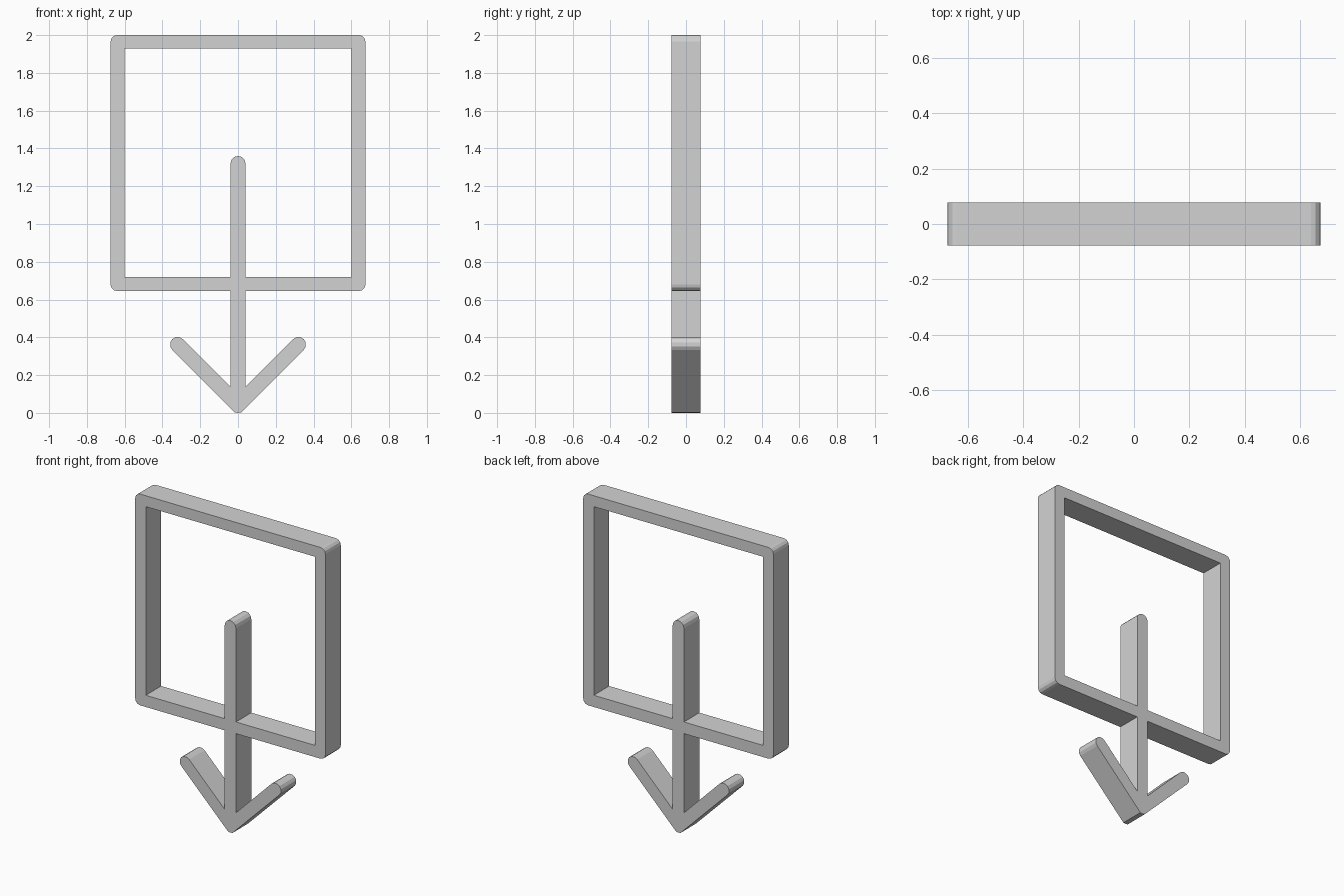
import bpy
import bmesh
from math import cos, sin, radians
from mathutils import Vector

cube = bpy.data.objects.get("Cube")
if cube:
    bpy.data.objects.remove(cube, do_unlink=True)

HALF_DEPTH = 0.078
BAR = 0.04           # half width of the arrow strokes
OUT_X, OUT_LOW, OUT_TOP = 0.675, 0.645, 2.0
IN_X, IN_LOW, IN_TOP = 0.6, 0.72, 1.93
CORNER = 0.035


def arc(cx, cz, radius, start, end, steps):
    """Points along an arc, angles in degrees."""
    angles = [radians(start + (end - start) * i / steps) for i in range(steps + 1)]
    return [(cx + radius * cos(a), cz + radius * sin(a)) for a in angles]


def mirrored(half):
    """Close a right-hand half outline with its mirror image."""
    return half + [(-x, z) for x, z in reversed(half) if x > 1e-5]


def add_loop(bm, points):
    verts = [bm.verts.new((x, -HALF_DEPTH, z)) for x, z in points]
    return [bm.edges.new((v, verts[(i + 1) % len(verts)])) for i, v in enumerate(verts)]


# Outer outline: arrow tip, barb with round end, shaft, rounded frame corners
outer = [(0, 0), (0.016, 0.002)]
outer += arc(0.32, 0.362, BAR, -45, 135, 6)
outer += [(BAR, 0.138), (BAR, OUT_LOW)]
outer += arc(OUT_X - CORNER, OUT_LOW + CORNER, CORNER, -90, 0, 3)
outer += arc(OUT_X - CORNER, OUT_TOP - CORNER, CORNER, 0, 90, 3)

# Frame opening, with the round-topped shaft rising into it
opening = arc(0, 1.32, BAR, 90, 0, 3)
opening += [(BAR, IN_LOW), (IN_X, IN_LOW), (IN_X, IN_TOP)]

# Fill between the outlines and extrude to full depth
bm = bmesh.new()
edges = add_loop(bm, mirrored(outer)) + add_loop(bm, mirrored(opening))
bmesh.ops.triangle_fill(bm, edges=edges, use_beauty=True, normal=Vector((0, -1, 0)))
result = bmesh.ops.extrude_face_region(bm, geom=bm.faces[:], use_keep_orig=True)
moved = [g for g in result["geom"] if isinstance(g, bmesh.types.BMVert)]
bmesh.ops.translate(bm, verts=moved, vec=(0, 2 * HALF_DEPTH, 0))
bmesh.ops.recalc_face_normals(bm, faces=bm.faces[:])

mesh = bpy.data.meshes.new("frame_with_down_arrow")
bm.to_mesh(mesh)
bm.free()
icon = bpy.data.objects.new("frame_with_down_arrow", mesh)
bpy.context.collection.objects.link(icon)

# Single light grey material
grey = bpy.data.materials.new("light_grey")
grey.use_nodes = True
colour = (0.65, 0.65, 0.65, 1)
grey.diffuse_color = colour
grey.node_tree.nodes["Principled BSDF"].inputs["Base Color"].default_value = colour
mesh.materials.append(grey)
